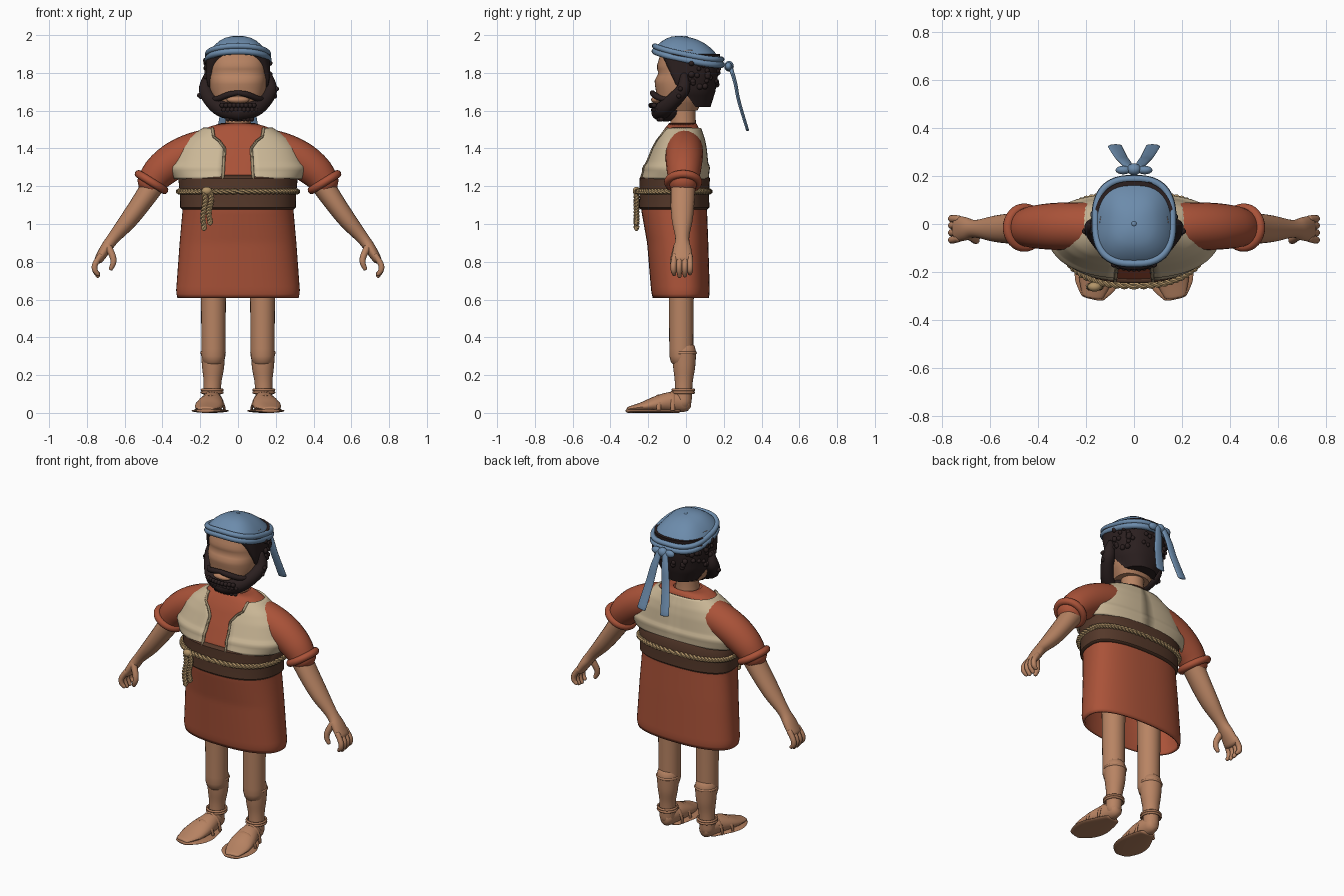
import bpy, bmesh, random
from math import pi, cos, sin, acos, radians, copysign
from mathutils import Vector, Matrix

cube = bpy.data.objects.get("Cube")
if cube:
    bpy.data.objects.remove(cube, do_unlink=True)
random.seed(4)
X, Y, Z = Vector((1, 0, 0)), Vector((0, 1, 0)), Vector((0, 0, 1))


def material(name, *rgb):
    m = bpy.data.materials.new(name)
    m.use_nodes = True
    m.diffuse_color = (*rgb, 1)
    m.node_tree.nodes["Principled BSDF"].inputs["Base Color"].default_value = (*rgb, 1)
    return m


rust = material("rust cloth", .40, .085, .04)
skin = material("skin", .48, .23, .125)
cream = material("cream cloth", .60, .48, .31)
trim = material("vest trim", .36, .28, .17)
brown = material("dark brown sash", .09, .04, .023)
straw = material("straw rope", .45, .30, .14)
blue = material("blue cloth", .15, .26, .41)
black = material("black hair", .024, .014, .014)
leather = material("sandal leather", .43, .20, .105)


def finish(name, bm, mat, mirror=False, thick=0):
    bmesh.ops.recalc_face_normals(bm, faces=bm.faces)
    me = bpy.data.meshes.new(name)
    bm.to_mesh(me)
    bm.free()
    me.materials.append(mat)
    me.shade_smooth()
    me.set_sharp_from_angle(angle=radians(45))
    ob = bpy.data.objects.new(name, me)
    bpy.context.scene.collection.objects.link(ob)
    if thick:
        mod = ob.modifiers.new("thickness", "SOLIDIFY")
        mod.thickness, mod.offset = thick, 0
    if mirror:
        ob.modifiers.new("mirror", "MIRROR").use_clip = False
    return ob


def skin_rings(bm, rings, around=True, loop=False, caps=True):
    """Bridge rows of points into a surface."""
    rows = [[bm.verts.new(p) for p in r] for r in rings]
    n = len(rows[0])
    for i in range(len(rows) if loop else len(rows) - 1):
        a, b = rows[i], rows[(i + 1) % len(rows)]
        for j in range(n if around else n - 1):
            k = (j + 1) % n
            bm.faces.new((a[j], a[k], b[k], b[j]))
    if caps and not loop:
        bm.faces.new(rows[0])
        bm.faces.new(rows[-1])


def smooth_path(rows, steps=5):
    """Catmull-Rom through rows of (x, y, z, width, height)."""
    out = []
    for i in range(len(rows) - 1):
        p = [rows[max(0, min(len(rows) - 1, i + d))] for d in (-1, 0, 1, 2)]
        for s in range(steps):
            t = s / steps
            out.append([.5 * (2 * b + (c - a) * t + (2 * a - 5 * b + 4 * c - d) * t * t
                              + (3 * b - a - 3 * c + d) * t ** 3) for a, b, c, d in zip(*p)])
    return out + [list(rows[-1])]


def tube(name, pts, radius, mat, ref=Y, loop=False, mirror=False, sides=14, bm=None, steps=5):
    """Rounded tube; radius is one number or one (along ref, across) pair per point."""
    own = bm is None
    bm = bm or bmesh.new()
    if isinstance(radius, (int, float)):
        radius = [radius] * len(pts)
    rows = [(*p, *(r if isinstance(r, tuple) else (r, r))) for p, r in zip(pts, radius)]
    rows = rows if loop or steps < 2 else smooth_path(rows, steps)
    c = [Vector(r[:3]) for r in rows]
    size = [(r[3], r[4]) for r in rows]
    if not loop:  # rounded ends
        for at, nxt in ((0, 1), (-1, -2)):
            d, (w, h) = (c[at] - c[nxt]).normalized(), size[at]
            for k, s in ((.5, .87), (.85, .5)):
                pos = 0 if at == 0 else len(c)
                base = c[at] if k == .5 else tip
                tip = base if k == .5 else tip
                c.insert(pos, tip + d * min(w, h) * k)
                size.insert(pos, (w * s, h * s))
    rings = []
    for i, p in enumerate(c):
        a, b = (c[i - 1], c[(i + 1) % len(c)]) if loop else (c[max(i - 1, 0)], c[min(i + 1, len(c) - 1)])
        t = (b - a).normalized()
        n = (ref - t * ref.dot(t)).normalized()
        q = t.cross(n)
        rings.append([p + n * cos(g) * size[i][0] + q * sin(g) * size[i][1]
                      for g in (2 * pi * j / sides for j in range(sides))])
    skin_rings(bm, rings, loop=loop)
    return finish(name, bm, mat, mirror) if own else None


def ball(bm, loc, size, seg=10):
    size = size if isinstance(size, tuple) else (size,) * 3
    bmesh.ops.create_uvsphere(bm, u_segments=seg * 2, v_segments=seg, radius=1,
                              matrix=Matrix.Translation(loc) @ Matrix.Diagonal((*size, 1)))


def profile(table, z):
    """Interpolate (z, half width, front y, back y)."""
    for a, b in zip(table, table[1:]):
        if z <= b[0]:
            t = max(0, (z - a[0]) / (b[0] - a[0]))
            return [p + (q - p) * t for p, q in zip(a[1:], b[1:])]
    return table[-1][1:]


def on_ring(shape, a, z, grow=0, cy=-.02, e=.83):
    w, front, back = shape
    c, s = cos(a), sin(a)
    depth = (back - cy if s > 0 else cy - front) + grow
    return Vector(((w + grow) * copysign(abs(c) ** e, c), cy + depth * copysign(abs(s) ** e, s), z))


def ring(shape, z, grow=0, n=56, cy=-.02):
    return [on_ring(shape, 2 * pi * j / n, z, grow, cy) for j in range(n)]


# tunic, open underneath
body = [(.61, .315, -.17, .115), (.64, .322, -.178, .12), (.9, .303, -.20, .112), (1.08, .287, -.232, .105),
        (1.25, .295, -.225, .105), (1.35, .29, -.185, .095), (1.45, .25, -.14, .08), (1.5, .18, -.11, .065),
        (1.53, .08, -.085, .05)]
bm = bmesh.new()
levels = [.61 + .92 * i / 46 for i in range(47)]
skin_rings(bm, [ring(profile(body, z), z) for z in levels], caps=False)
finish("tunic", bm, rust, thick=.012)
bm = bmesh.new()
skin_rings(bm, [ring((.09, -.09, .055), z) for z in (1.49, 1.528)])
finish("tunic_collar", bm, rust)

# sash
bm = bmesh.new()
skin_rings(bm, [ring(profile(body, z), z, g) for z, g in
                ((1.08, .004), (1.09, .014), (1.16, .012), (1.24, .017), (1.255, .005))], caps=False)
finish("waist_sash", bm, brown, thick=.01)

# vest halves with a shaped lapel edge
vest = [(1.24, .335, -.235, .115), (1.28, .355, -.222, .118), (1.3, .36, -.222, .122), (1.32, .345, -.205, .112),
        (1.4, .31, -.172, .104), (1.45, .265, -.148, .094), (1.505, .18, -.118, .075)]
lapel = [(1.24, .08), (1.34, .075), (1.4, .07), (1.44, .1), (1.46, .128), (1.505, .135)]


def edge_angle(z):
    x = profile(lapel, z)[0]
    return -acos((x / profile(vest, z)[0]) ** (1 / .83))


bm = bmesh.new()
rows, border = [], []
for i in range(25):
    z = 1.24 + .265 * i / 24
    a0 = edge_angle(z)
    rows.append([on_ring(profile(vest, z), a0 + (pi / 2 - a0) * j / 30, z) for j in range(31)])
    border.append(rows[-1][0] - Y * .004)
skin_rings(bm, rows, around=False, caps=False)
finish("vest", bm, cream, mirror=True, thick=.012)
tube("vest_lapel_trim", border, .008, trim, X, mirror=True, sides=8, steps=1)

# sleeves, cuffs, arms, hands
tube("sleeves", [(.12, -.015, 1.41), (.23, -.01, 1.385), (.33, -.01, 1.34), (.41, -.012, 1.28), (.455, -.015, 1.225)],
     [.1, .1, .098, .09, .078], rust, mirror=True, sides=24)
axis, across = Vector((.53, 0, -.85)), Vector((.85, 0, .53))
tube("sleeve_cuffs", [Vector((.458, -.015, 1.222)) + .08 * (Y * cos(a) + across * sin(a))
     for a in (2 * pi * k / 32 for k in range(32))], .021, rust, axis, loop=True, mirror=True)
bm = bmesh.new()
tube("", [(.4, -.012, 1.28), (.5, -.018, 1.13), (.58, -.02, 1.02), (.66, -.02, .925), (.7, -.02, .87), (.735, -.02, .815)],
     [.066, (.064, .055), (.055, .047), (.037, .033), (.048, .03), (.055, .024)], skin, bm=bm, sides=20)
for y, drop in ((-.066, .01), (-.036, 0), (-.006, .003), (.022, .014)):
    tube("", [(.73, y * .9, .83), (.757, y, .785), (.757, y, .755), (.742, y * .95, .725 + drop)],
         [.016, .016, .015, .011], skin, bm=bm, sides=10)
tube("", [(.69, -.045, .885), (.664, -.062, .83), (.66, -.068, .795), (.672, -.066, .765)],
     [.02, .018, .016, .012], skin, bm=bm, sides=10)
finish("arms_and_hands", bm, skin, mirror=True)

# legs and shins
tube("upper_legs", [(.13, -.025, z) for z in (.3, .6, .95)], [.063, .066, .072], skin, mirror=True, sides=24)
tube("shins", [(.132, -.01, .322), (.132, -.01, .24), (.135, -.012, .16), (.138, -.015, .06)],
     [.064, .058, .047, .045], skin, mirror=True, sides=24)
tube("knee_bands", [(.132 + .06 * cos(a), -.01 + .06 * sin(a), .318) for a in (2 * pi * k / 28 for k in range(28))],
     .008, skin, Z, loop=True, mirror=True, sides=8)

# feet and sandals
tube("feet", [(.135, -.01, .055), (.138, -.08, .056), (.148, -.16, .045), (.16, -.23, .032), (.172, -.3, .022)],
     [(.042, .05), (.058, .055), (.072, .043), (.07, .026), (.045, .012)], skin, X, mirror=True, sides=20)
tube("sandal_soles", [(.128, -.04, .011), (.134, -.1, .011), (.145, -.18, .011), (.16, -.25, .011), (.172, -.305, .011)],
     [(.05, .011), (.075, .011), (.098, .011), (.088, .011), (.05, .011)], leather, X, mirror=True, sides=20)
bm = bmesh.new()
for y, w, h, cx in ((-.07, .064, .112, .138), (-.145, .076, .092, .146)):
    tube("", [(cx + w * cos(a), y, .015 + (h - .015) * sin(a)) for a in (pi * k / 12 for k in range(13))],
         [(.012, .005)] * 13, leather, Y, bm=bm, sides=8, steps=1)
for z in (.108, .122):
    tube("", [(.137 + .054 * cos(a), -.014 + .056 * sin(a), z) for a in (2 * pi * k / 24 for k in range(24))],
         .007, leather, Z, loop=True, bm=bm, sides=8)
finish("sandal_straps", bm, leather, mirror=True)


# twisted belt rope with hanging ends
def twist(bm, path, turns, loop=False, r=.009):
    for phase in (0, pi):
        pts = []
        for i, p in enumerate(path):
            t = (path[(i + 1) % len(path)] - p if loop or i < len(path) - 1 else p - path[i - 1]).normalized()
            n = t.cross(Z if abs(t.z) < .7 else Y).normalized()
            g = 2 * pi * turns * i / len(path) + phase
            pts.append(p + r * .8 * (n * cos(g) + t.cross(n) * sin(g)))
        tube("", pts, r, straw, Z if loop else Y, loop=loop, bm=bm, sides=6, steps=1)


bm = bmesh.new()
twist(bm, ring((.313, -.258, .125), 1.172, n=360), 36, loop=True)
for x, low in ((-.18, .98), (-.148, 1.01)):
    twist(bm, [Vector((x + .006 * sin(k / 6), -.262, 1.17 + (low - 1.17) * k / 40)) for k in range(41)], 5)
    ball(bm, (x, -.262, low), (.014, .013, .018), 6)
ball(bm, (-.165, -.262, 1.175), (.028, .02, .022))
finish("rope_belt", bm, straw)

# head and neck
tube("neck", [(0, -.015, z) for z in (1.48, 1.56, 1.7)], [.075, .066, .068], skin, sides=24)
face = [(1.6, .1, -.12, .06), (1.66, .135, -.155, .09), (1.71, .148, -.16, .1), (1.755, .152, -.168, .11),
        (1.8, .152, -.146, .11), (1.83, .152, -.156, .11), (1.92, .145, -.13, .11)]
bm = bmesh.new()
skin_rings(bm, [ring(profile(face, 1.6 + .02 * i), 1.6 + .02 * i) for i in range(17)])
ball(bm, (0, -.155, 1.657), (.06, .03, .02))
finish("head", bm, skin)

# hair block cut back along a slanted hairline, with curls
hair = [(1.62, .11, -.15, .13), (1.7, .155, -.15, .155), (1.78, .17, -.15, .168), (1.9, .17, -.16, .18)]
hairline = [(1.62, .05), (1.69, .0), (1.73, -.05), (1.9, -.13)]
bm = bmesh.new()
rows = []
for i in range(15):
    z = 1.62 + .02 * i
    rows.append([Vector((p.x, max(p.y, profile(hairline, z)[0]), z)) for p in ring(profile(hair, z), z)])
skin_rings(bm, rows)
for k in range(60):
    z, a = random.uniform(1.72, 1.87), random.uniform(-.1, pi + .1)
    ball(bm, on_ring(profile(hair, z), a, z), random.uniform(.012, .018), 5)
finish("hair", bm, black)

# beard and moustache
bm = bmesh.new()
for s in (1, -1):
    tube("", [(s * .163, -.01, 1.78), (s * .172, -.015, 1.715), (s * .145, -.06, 1.66), (s * .085, -.115, 1.61),
              (0, -.14, 1.592)], [.022, .036, .04, .045, .045], black, bm=bm)
    tube("", [(0, -.178, 1.695), (s * .05, -.17, 1.685), (s * .1, -.135, 1.665), (s * .13, -.1, 1.66)],
         [.013, .016, .015, .012], black, bm=bm)
    for k in range(14):
        t = k / 13
        ball(bm, (s * (.205 - .12 * t), -.03 - .1 * t, 1.70 - .1 * t + random.uniform(-.02, .02)), .013, 5)
ball(bm, (0, -.105, 1.6), (.09, .075, .058))
for i in range(4):
    for j in range(-4 + i // 2, 5 - i // 2):
        x = j * .021 + (i % 2) * .01
        ball(bm, (x, -.186 + 2.5 * x * x + .014 * i, 1.628 - .024 * i), .014, 5)
finish("beard", bm, black)

# cap: dome, rolled band, knot and tails
rim = [on_ring((.158, -.165, .188), 2 * pi * j / 64, 0, 0, .01, .75) for j in range(64)]
bm = bmesh.new()
skin_rings(bm, [[Vector((p.x * s, .01 + (p.y - .01) * s, 1.9 - .2 * p.y * s + .09 * (1 - s ** 2.6))) for p in rim]
                for s in (1, .96, .9, .8, .65, .5, .3, .15, .03)])
ball(bm, (0, .0, 1.988), (.012, .012, .008), 6)
finish("cap_dome", bm, blue)
bm = bmesh.new()
for lift, r in ((.012, .015), (-.016, .017)):
    tube("", [(p.x * 1.02, p.y, 1.897 - .2 * p.y + lift - .5 * p.x * p.x) for p in rim], r, blue, Z, loop=True, bm=bm)
finish("cap_band", bm, blue)
bm = bmesh.new()
ball(bm, (0, .228, 1.835), (.03, .025, .028))
for s in (1, -1):
    ball(bm, (s * .045, .225, 1.835), (.032, .018, .022))
    tube("", [(s * .02, .235, 1.83), (s * .038, .26, 1.75), (s * .055, .28, 1.65), (s * .08, .325, 1.5)],
         [(.018, .012), (.024, .01), (.027, .009), (.03, .008)], blue, X, bm=bm)
finish("cap_knot_and_tails", bm, blue)
